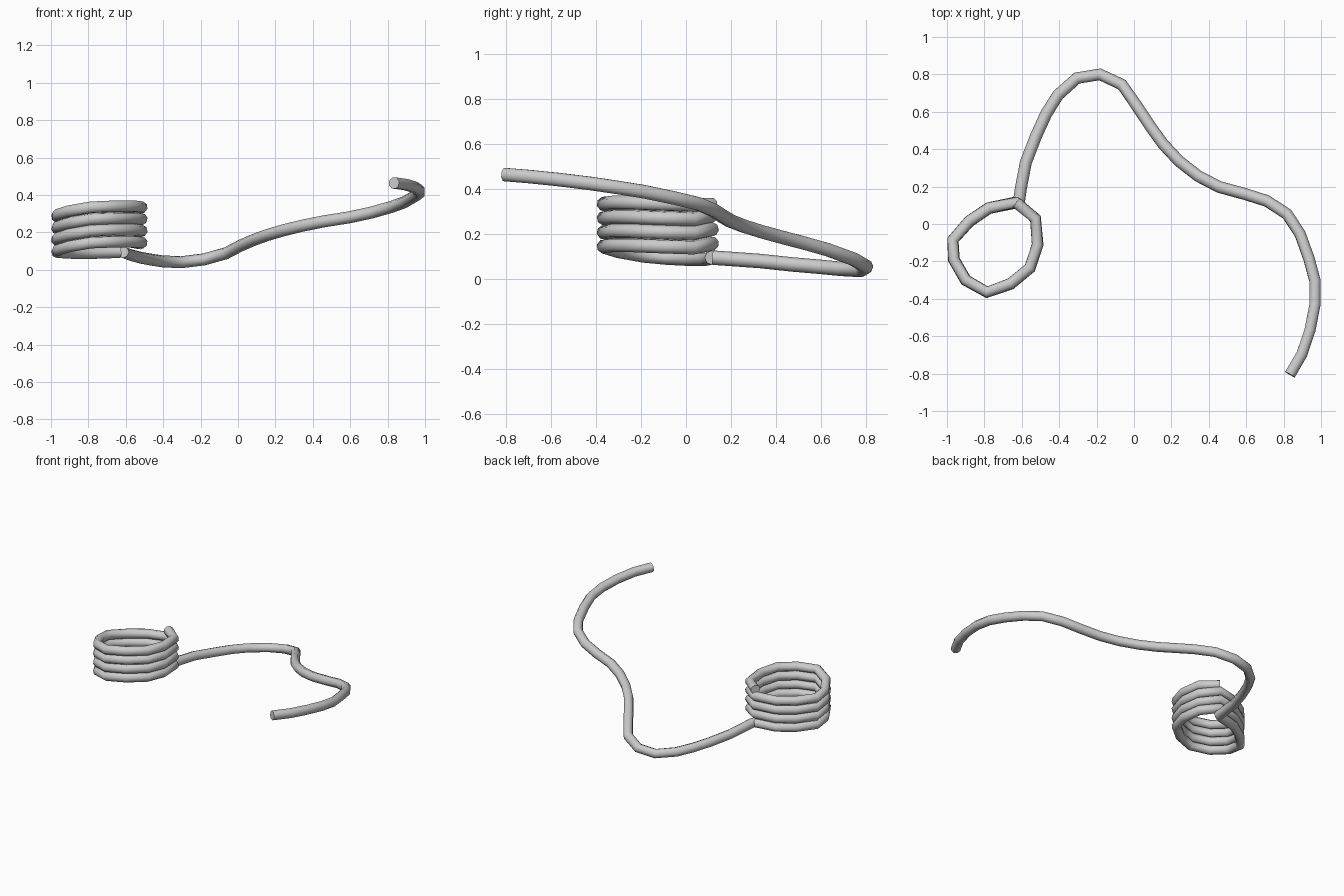
import bpy


def tube(name, points, radius=0.032):
    """Eight-sided capped tube along a path, turned into a smooth mesh."""
    cu = bpy.data.curves.new(name, 'CURVE')
    cu.dimensions = '3D'
    cu.bevel_depth = radius
    cu.bevel_resolution = 2
    cu.use_fill_caps = True
    sp = cu.splines.new('POLY')
    sp.points.add(len(points) - 1)
    for p, co in zip(sp.points, points):
        p.co = (*co, 1)
    ob = bpy.data.objects.new(name, cu)
    bpy.context.collection.objects.link(ob)
    bpy.ops.object.select_all(action='DESELECT')
    bpy.context.view_layer.objects.active = ob
    ob.select_set(True)
    bpy.ops.object.convert(target='MESH')
    bpy.ops.object.shade_smooth_by_angle(angle=0.9)
    return ob


# coil: one slightly tilted turn, repeated upward as a continuous helix
turn = [(-.63, .115, .095), (-.775, .085, .09), (-.88, .015, .09),
        (-.968, -.085, .095), (-.963, -.19, .105), (-.90, -.30, .125),
        (-.786, -.365, .145), (-.66, -.32, .15), (-.556, -.235, .15),
        (-.515, -.11, .145), (-.527, .03, .14)]
pitch = 0.063
coil = [(x, y, z + i * pitch) for i in range(4) for x, y, z in turn]
coil.append((-.63, .115, .33))
tube("coil", coil)

# loose tail winding away from the bottom of the coil
tail = [(-.615, .12, .095), (-.605, .19, .09), (-.578, .33, .08), (-.524, .47, .065),
        (-.47, .588, .055), (-.406, .69, .045), (-.305, .78, .04),
        (-.182, .80, .055), (-.064, .745, .088), (.016, .63, .13),
        (.086, .524, .16), (.155, .428, .185), (.24, .337, .21),
        (.342, .257, .235), (.455, .198, .258), (.594, .16, .28),
        (.711, .123, .305), (.818, .053, .335), (.888, -.053, .36),
        (.936, -.187, .388), (.968, -.305, .407), (.968, -.428, .425),
        (.941, -.567, .442), (.898, -.695, .455), (.834, -.805, .464)]
tube("tail", tail)
